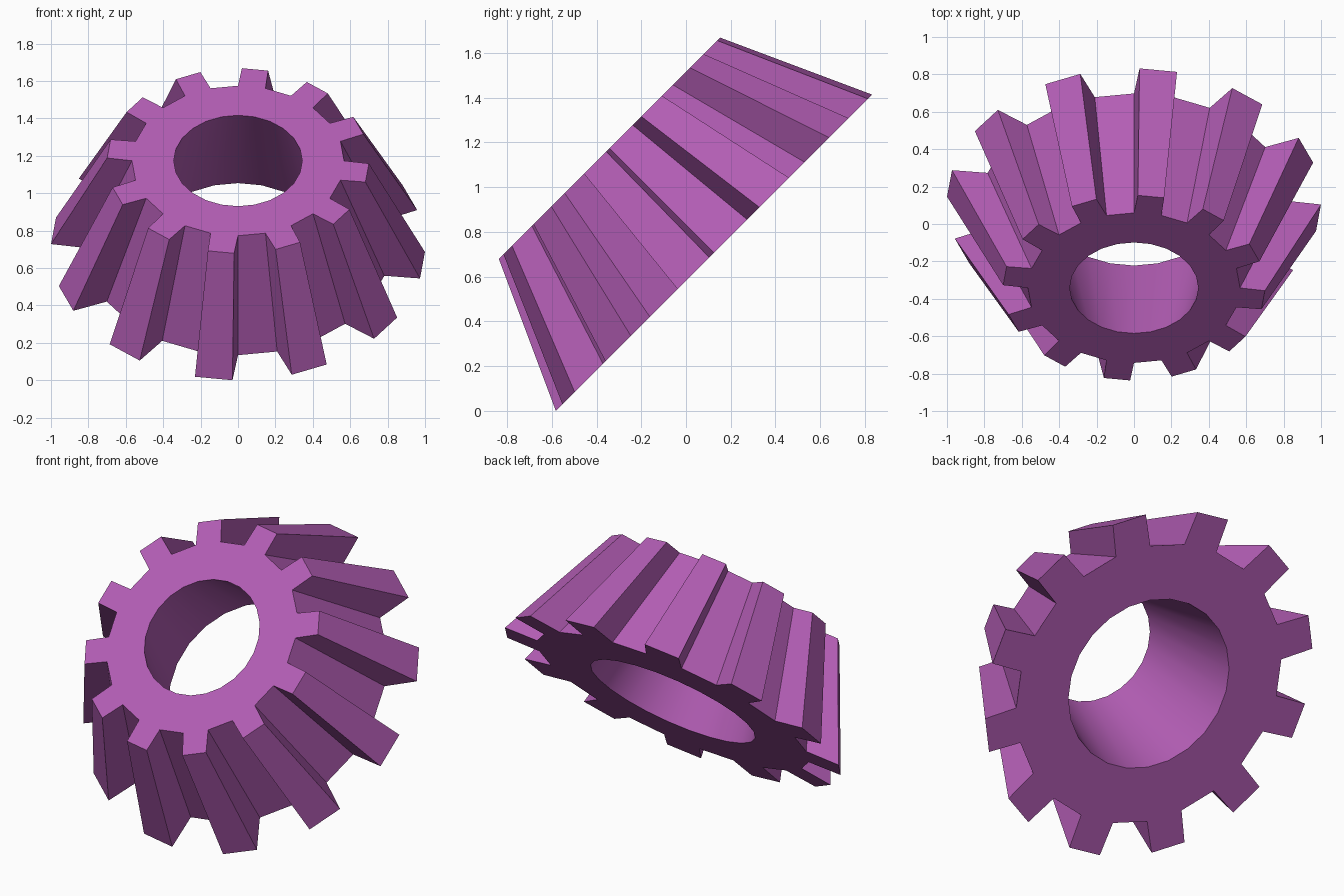
import bpy
import bmesh
from math import sin, cos, radians
from mathutils import Vector

cube = bpy.data.objects.get("Cube")
if cube:
    bpy.data.objects.remove(cube, do_unlink=True)

TEETH = 12
STEPS = TEETH * 2            # one step under each tooth, one under each gap
STEP = 360 / STEPS
TIP_INSET = 1.7              # degrees each tooth narrows by at its tip
BORE, ROOT, TIP = 0.491, 0.81, 1.0
HEIGHT, TAPER = 0.66, 0.7    # the small end is the large end scaled down

purple = bpy.data.materials.new("purple")
purple.use_nodes = True
colour = (0.45, 0.11, 0.46, 1)
purple.diffuse_color = colour
purple.node_tree.nodes["Principled BSDF"].inputs["Base Color"].default_value = colour

bm = bmesh.new()


def pair(radius, angle):
    """Matching vertices on the large end and the small end."""
    a = radians(angle)
    p = Vector((radius * sin(a), radius * cos(a), 0))
    return bm.verts.new(p), bm.verts.new(p * TAPER + Vector((0, 0, HEIGHT)))


def wall(p, q):
    """Sloping face joining the two ends."""
    bm.faces.new((p[0], q[0], q[1], p[1]))


def caps(*pairs):
    """Matching flat faces on both ends."""
    for end in (0, 1):
        bm.faces.new([p[end] for p in pairs])


bore = [pair(BORE, i * STEP) for i in range(STEPS)]
root = [pair(ROOT, i * STEP) for i in range(STEPS)]

for i in range(STEPS):
    j = (i + 1) % STEPS
    wall(bore[i], bore[j])
    caps(bore[i], bore[j], root[j], root[i])
    if i % 2:
        # gap between teeth
        wall(root[i], root[j])
    else:
        # tooth: two flanks, a tip and its ends
        a = pair(TIP, i * STEP + TIP_INSET)
        b = pair(TIP, (i + 1) * STEP - TIP_INSET)
        wall(root[i], a)
        wall(a, b)
        wall(b, root[j])
        caps(root[i], a, b, root[j])

bmesh.ops.recalc_face_normals(bm, faces=bm.faces)
mesh = bpy.data.meshes.new("bevel_gear")
bm.to_mesh(mesh)
bm.free()
mesh.materials.append(purple)

# Tilt the gear so its small end faces forward and up
gear = bpy.data.objects.new("bevel_gear", mesh)
gear.location = (0, 0.125, 0.707)
gear.rotation_euler = (radians(45), 0, 0)
bpy.context.collection.objects.link(gear)

# Smooth bore, crisp teeth
bpy.ops.object.select_all(action="DESELECT")
gear.select_set(True)
bpy.context.view_layer.objects.active = gear
bpy.ops.object.shade_smooth_by_angle(angle=radians(20))
